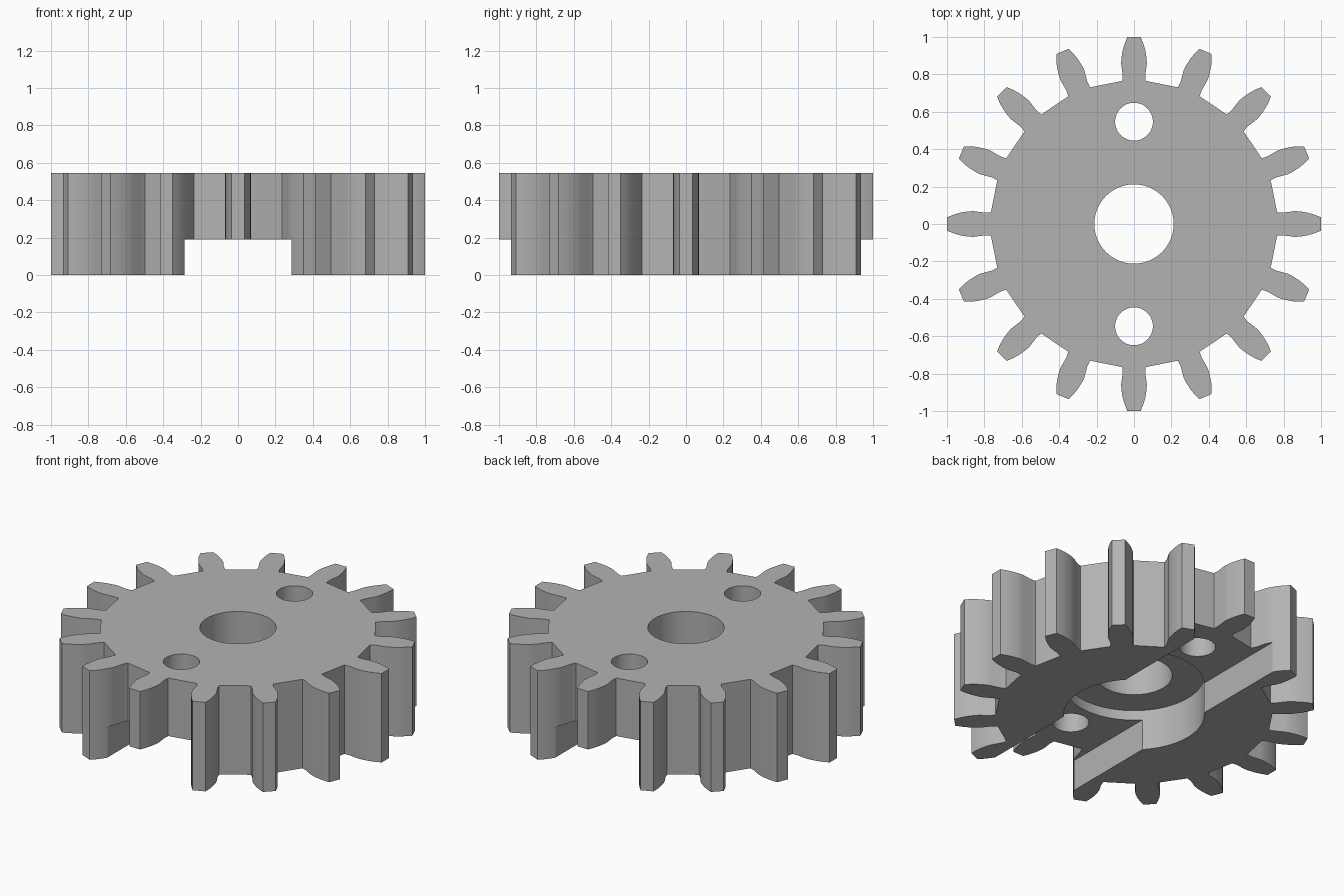
import bpy, bmesh, math
from mathutils import Matrix

TEETH = 16
HEIGHT = 0.545

if "Cube" in bpy.data.objects:
    bpy.data.objects.remove(bpy.data.objects["Cube"], do_unlink=True)

grey = bpy.data.materials.new("plain grey")
grey.use_nodes = True
colour = (0.45, 0.45, 0.45, 1)
grey.diffuse_color = colour
grey.node_tree.nodes["Principled BSDF"].inputs["Base Color"].default_value = colour


def add_object(name, bm):
    mesh = bpy.data.meshes.new(name)
    bmesh.ops.recalc_face_normals(bm, faces=bm.faces)
    bm.to_mesh(mesh)
    bm.free()
    mesh.materials.append(grey)
    ob = bpy.data.objects.new(name, mesh)
    bpy.context.collection.objects.link(ob)
    return ob


def cut(target, cutter):
    """Subtract the cutter, apply, and discard it."""
    cutter.hide_render = True
    mod = target.modifiers.new("cut", 'BOOLEAN')
    mod.operation, mod.solver, mod.object = 'DIFFERENCE', 'EXACT', cutter
    bpy.context.view_layer.objects.active = target
    bpy.ops.object.modifier_apply(modifier=mod.name)
    bpy.data.objects.remove(cutter, do_unlink=True)


def cylinder(name, radius, y, z0, z1):
    bm = bmesh.new()
    bmesh.ops.create_cone(bm, cap_ends=True, segments=64, radius1=radius, radius2=radius,
                          depth=z1 - z0, matrix=Matrix.Translation((0, y, (z0 + z1) / 2)))
    return add_object(name, bm)


# Gear body: one tooth flank (half width, radius), mirrored and repeated
flank = [(0.063, 0.765), (0.061, 0.80), (0.069, 0.86), (0.067, 0.89),
         (0.060, 0.93), (0.050, 0.965), (0.036, 0.999)]
tooth = [(r, -w) for w, r in flank] + [(r, w) for w, r in reversed(flank)]
bm = bmesh.new()
outline = []
for k in range(TEETH):
    turn = Matrix.Rotation(k * math.tau / TEETH, 3, 'Z')
    for x, y in tooth:
        v = bm.verts.new((x, y, 0))
        v.co = turn @ v.co
        outline.append(v)
base = bm.faces.new(outline)
extruded = bmesh.ops.extrude_face_region(bm, geom=[base])["geom"]
bmesh.ops.translate(bm, vec=(0, 0, HEIGHT),
                    verts=[g for g in extruded if isinstance(g, bmesh.types.BMVert)])
gear = add_object("gear_wheel", bm)

# Channel across the underside
bm = bmesh.new()
bmesh.ops.create_cube(bm, size=1, matrix=Matrix.Translation((0, 0, -0.01))
                      @ Matrix.Diagonal((0.57, 3, 0.4, 1)))
cut(gear, add_object("channel_cutter", bm))

# Round recess, centre bore and two pin holes
cut(gear, cylinder("recess_cutter", 0.39, 0, -0.2, 0.25))
cut(gear, cylinder("bore_cutter", 0.212, 0, -0.3, 1))
for side in (-1, 1):
    cut(gear, cylinder("pin_hole_cutter", 0.101, side * 0.547, -0.3, 1))

# Smooth curved walls, keep edges crisp
bpy.ops.object.select_all(action='DESELECT')
gear.select_set(True)
bpy.context.view_layer.objects.active = gear
bpy.ops.object.shade_smooth_by_angle(angle=math.radians(25))
